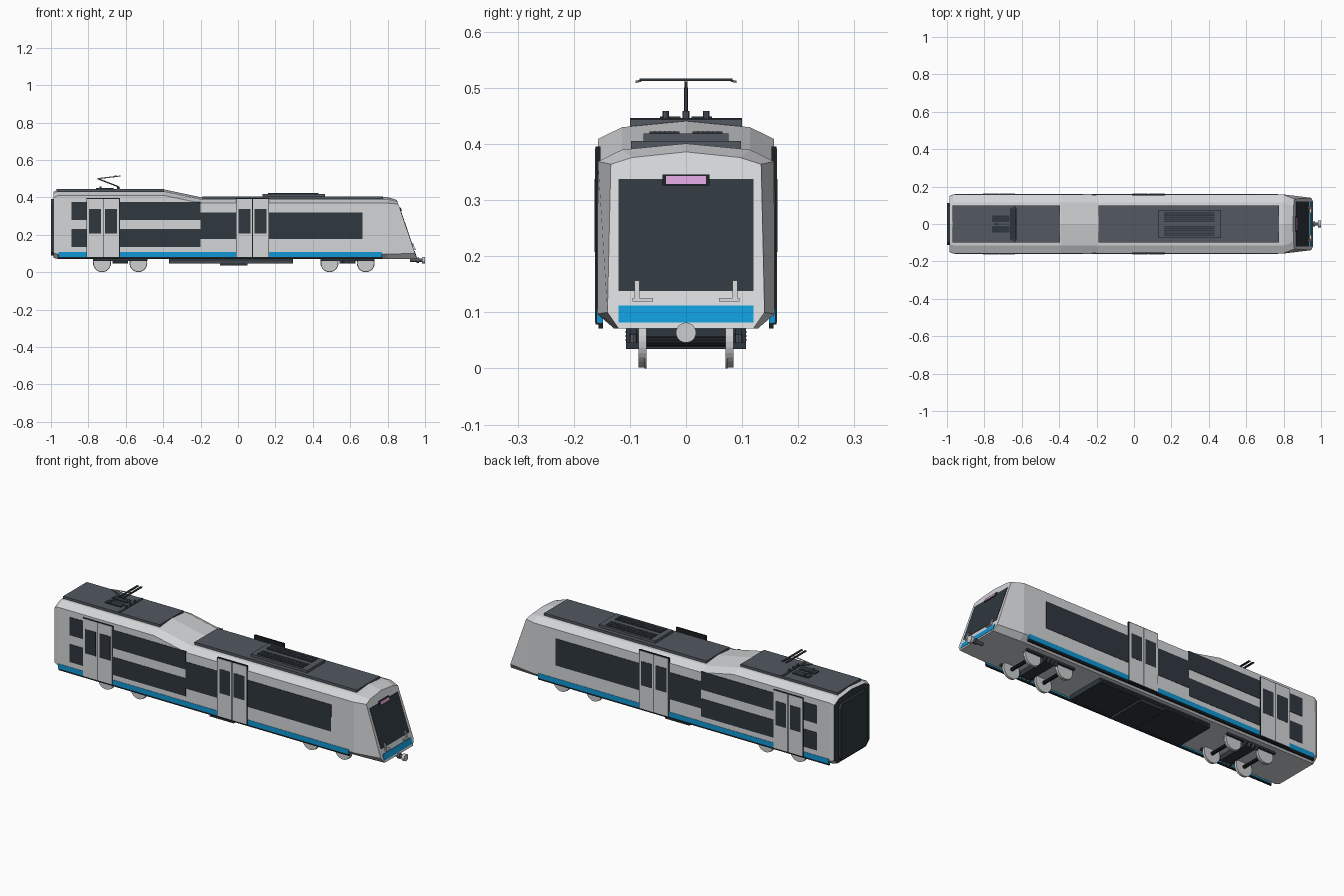
import bpy, bmesh, math
from mathutils import Vector

cube = bpy.data.objects.get("Cube")
if cube:
    bpy.data.objects.remove(cube, do_unlink=True)


def material(name, rgb):
    m = bpy.data.materials.new(name)
    m.use_nodes = True
    m.diffuse_color = (*rgb, 1)
    node = next(n for n in m.node_tree.nodes if n.type == 'BSDF_PRINCIPLED')
    node.inputs["Base Color"].default_value = (*rgb, 1)
    return m


PAINT = material("light_grey_paint", (0.66, 0.67, 0.69))
GLASS = material("dark_glass", (0.028, 0.039, 0.049))
ROOF = material("roof_grey", (0.085, 0.1, 0.12))
BLUE = material("blue_stripe", (0.005, 0.31, 0.66))
BLACK = material("black_rubber", (0.012, 0.015, 0.018))
METAL = material("light_metal", (0.6, 0.61, 0.62))
PINK = material("pink_display", (0.68, 0.36, 0.68))


def finish(name, bm, *mats):
    bmesh.ops.recalc_face_normals(bm, faces=bm.faces)
    mesh = bpy.data.meshes.new(name)
    bm.to_mesh(mesh)
    bm.free()
    for m in mats:
        mesh.materials.append(m)
    ob = bpy.data.objects.new(name, mesh)
    bpy.context.collection.objects.link(ob)
    return ob


def loft(name, rings, *mats):
    """Skin a list of closed rings and cap both ends."""
    bm = bmesh.new()
    loops = [[bm.verts.new(p) for p in r] for r in rings]
    n = len(loops[0])
    for a, b in zip(loops, loops[1:]):
        for i in range(n):
            j = (i + 1) % n
            bm.faces.new((a[i], a[j], b[j], b[i]))
    bm.faces.new(loops[0])
    bm.faces.new(loops[-1])
    return finish(name, bm, *mats)


def box(name, mat, x, y, z):
    rings = [[(x[0], y[i], z[j]) for i, j in ((0, 0), (1, 0), (1, 1), (0, 1))],
             [(x[1], y[i], z[j]) for i, j in ((0, 0), (1, 0), (1, 1), (0, 1))]]
    return loft(name, rings, mat)


def sides(name, mat, x, y, z):
    """The same box on the right (-y) and the left (+y)."""
    box("right_" + name, mat, x, (-y[1], -y[0]), z)
    box("left_" + name, mat, x, y, z)


def rod(name, mat, a, b, r, n=8):
    a, b = Vector(a), Vector(b)
    bm = bmesh.new()
    bmesh.ops.create_cone(bm, cap_ends=True, segments=n, radius1=r, radius2=r,
                          depth=(b - a).length)
    turn = (b - a).to_track_quat('Z', 'Y')
    for v in bm.verts:
        v.co = turn @ v.co + (a + b) / 2
    return finish(name, bm, mat)


def nose_x(z):
    return 0.957 - 0.34 * (z - 0.071)


def nose_plate(name, mat, y, z, out):
    """Plate lying on the raked nose."""
    corners = [(y[i], z[j]) for i, j in ((0, 0), (1, 0), (1, 1), (0, 1))]
    loft(name, [[(nose_x(h) + d, w, h) for w, h in corners] for d in (-0.008, out)], mat)


# Body shell: half profiles mirrored to rings
def ring(half, xf):
    pts = half + [(-y, z) for y, z in reversed(half[:-1])]
    return [(xf(z), y, z) for y, z in pts]


def section(x, top, w=1.0, low=0.071):
    half = [(0.128 * w, low), (0.158 * w, low + 0.026), (0.157 * w, top - 0.032),
            (0.114 * w, top - 0.011), (0, top)]
    return ring(half, lambda z: x)


nose = [(0.12, 0.071), (0.14, 0.1), (0.134, 0.364), (0.096, 0.376), (0, 0.386)]
body = loft("body_shell", [section(-0.986, 0.43, 0.95, 0.076), section(-0.965, 0.441),
                           section(-0.39, 0.441), section(-0.2, 0.401),
                           section(0.8, 0.401), ring(nose, nose_x)], PAINT, GLASS)
for f in body.data.polygons:
    if f.normal.x < -0.95:
        f.material_index = 1

# Rear gangway
gang = [(0.1, 0.09), (0.113, 0.105), (0.113, 0.37), (0.1, 0.39), (0, 0.39)]
loft("rear_gangway", [ring(gang, lambda z: -0.98), ring(gang, lambda z: -1.0)], GLASS)

# Side windows and stripes
for name, x, z in (("upper_rear_window", (-0.89, -0.2), (0.278, 0.375)),
                   ("lower_rear_window", (-0.89, -0.2), (0.134, 0.23)),
                   ("long_window", (-0.2, 0.665), (0.176, 0.32))):
    sides(name, GLASS, x, (0.152, 0.1595), z)
sides("blue_side_stripe", BLUE, (-0.96, 0.77), (0.148, 0.1595), (0.081, 0.107))
sides("sill", BLACK, (-0.96, 0.77), (0.148, 0.156), (0.071, 0.081))

# Double doors
for tag, cx in (("rear", -0.721), ("middle", 0.078)):
    sides(tag + "_door_frame", BLACK, (cx - 0.089, cx + 0.089), (0.152, 0.161), (0.078, 0.396))
    for s in (-1, 1):
        part = tag + ("_door_rear_leaf" if s < 0 else "_door_front_leaf")
        x = sorted((cx + s * 0.002, cx + s * 0.086))
        sides(part, PAINT, x, (0.155, 0.1625), (0.082, 0.392))
        mid = cx + s * 0.043
        sides(part + "_window", GLASS, (mid - 0.032, mid + 0.032), (0.158, 0.1635), (0.208, 0.338))

# Nose details
nose_plate("windscreen", GLASS, (-0.12, 0.12), (0.138, 0.338), 0.002)
nose_plate("nose_stripe", BLUE, (-0.12, 0.12), (0.082, 0.112), 0.002)
nose_plate("display_frame", BLACK, (-0.042, 0.042), (0.326, 0.346), 0.005)
nose_plate("display", PINK, (-0.036, 0.036), (0.329, 0.343), 0.007)
for s, tag in ((-1, "right"), (1, "left")):
    nose_plate(tag + "_wiper_arm", METAL, (s * 0.083, s * 0.092), (0.122, 0.157), 0.008)
    nose_plate(tag + "_wiper_foot", METAL, (s * 0.059, s * 0.095), (0.119, 0.126), 0.01)

# Coupler
rod("coupler_shaft", ROOF, (0.92, 0, 0.064), (0.985, 0, 0.064), 0.009, 12)
rod("coupler_head", METAL, (0.984, 0, 0.064), (1.0, 0, 0.064), 0.018, 20)
rod("coupler_collar", ROOF, (0.955, 0, 0.064), (0.968, 0, 0.064), 0.014, 12)

# Roof panels and air conditioner
box("high_roof_panel", ROOF, (-0.97, -0.395), (-0.1, 0.1), (0.43, 0.444))
box("low_roof_panel", ROOF, (-0.19, 0.775), (-0.098, 0.098), (0.39, 0.405))
box("cooling_unit", ROOF, (0.13, 0.465), (-0.076, 0.076), (0.4, 0.419))
for s, tag in ((-1, "right"), (1, "left")):
    y = sorted((s * 0.012, s * 0.065))
    box(tag + "_cooling_grille", GLASS, (0.16, 0.43), y, (0.415, 0.422))
    for i in range(5):
        h = y[0] + 0.009 * (i + 1)
        box(tag + "_grille_slat", ROOF, (0.16, 0.43), (h - 0.0012, h + 0.0012), (0.418, 0.4235))

# Pantograph
for s in (-1, 1):
    box("pantograph_base", GLASS, (-0.76, -0.665), sorted((s * 0.01, s * 0.046)), (0.44, 0.449))
for y in (-0.036, 0, 0.036):
    for x in (-0.735, -0.64):
        rod("insulator", ROOF, (x, y, 0.44), (x, y, 0.459), 0.006)
box("pantograph_crossbar", GLASS, (-0.648, -0.632), (-0.1, 0.1), (0.442, 0.446))
rod("lower_arm", ROOF, (-0.64, 0, 0.457), (-0.75, 0, 0.5), 0.0035)
rod("upper_arm", METAL, (-0.75, 0, 0.5), (-0.64, 0, 0.513), 0.003)
for x in (-0.654, -0.632):
    box("contact_strip", GLASS, (x - 0.005, x + 0.005), (-0.083, 0.083), (0.512, 0.517))
    for s in (-1, 1):
        rod("strip_horn", METAL, (x, s * 0.08, 0.513), (x, s * 0.09, 0.511), 0.002)

# Underfloor equipment
box("underfloor_tray", GLASS, (-0.37, 0.295), (-0.107, 0.107), (0.046, 0.074))
box("underfloor_case", GLASS, (-0.095, 0.05), (-0.107, 0.107), (0.035, 0.05))
for i in range(3):
    z = 0.05 + 0.007 * i
    sides("tray_rib", ROOF, (-0.36, 0.285), (0.1, 0.109), (z, z + 0.002))

# Bogies
for cx in (-0.63, 0.586):
    box("bogie_bolster", GLASS, (cx - 0.03, cx + 0.03), (-0.09, 0.09), (0.046, 0.074))
    sides("bogie_side_beam", GLASS, (cx - 0.145, cx + 0.145), (0.088, 0.1), (0.06, 0.073))
    for dx in (-0.035, -0.012, 0.012, 0.035):
        for y in (-0.094, 0.094):
            rod("bogie_spring", ROOF, (cx + dx, y, 0.045), (cx + dx, y, 0.062), 0.007)
    for dx in (-0.097, 0.097):
        x = cx + dx
        rod("axle", BLACK, (x, -0.08, 0.048), (x, 0.08, 0.048), 0.009, 10)
        for s in (-1, 1):
            rod("wheel", METAL, (x, s * 0.072, 0.048), (x, s * 0.085, 0.048), 0.046, 28)
            rod("wheel_flange", METAL, (x, s * 0.07, 0.048), (x, s * 0.074, 0.048), 0.048, 28)
